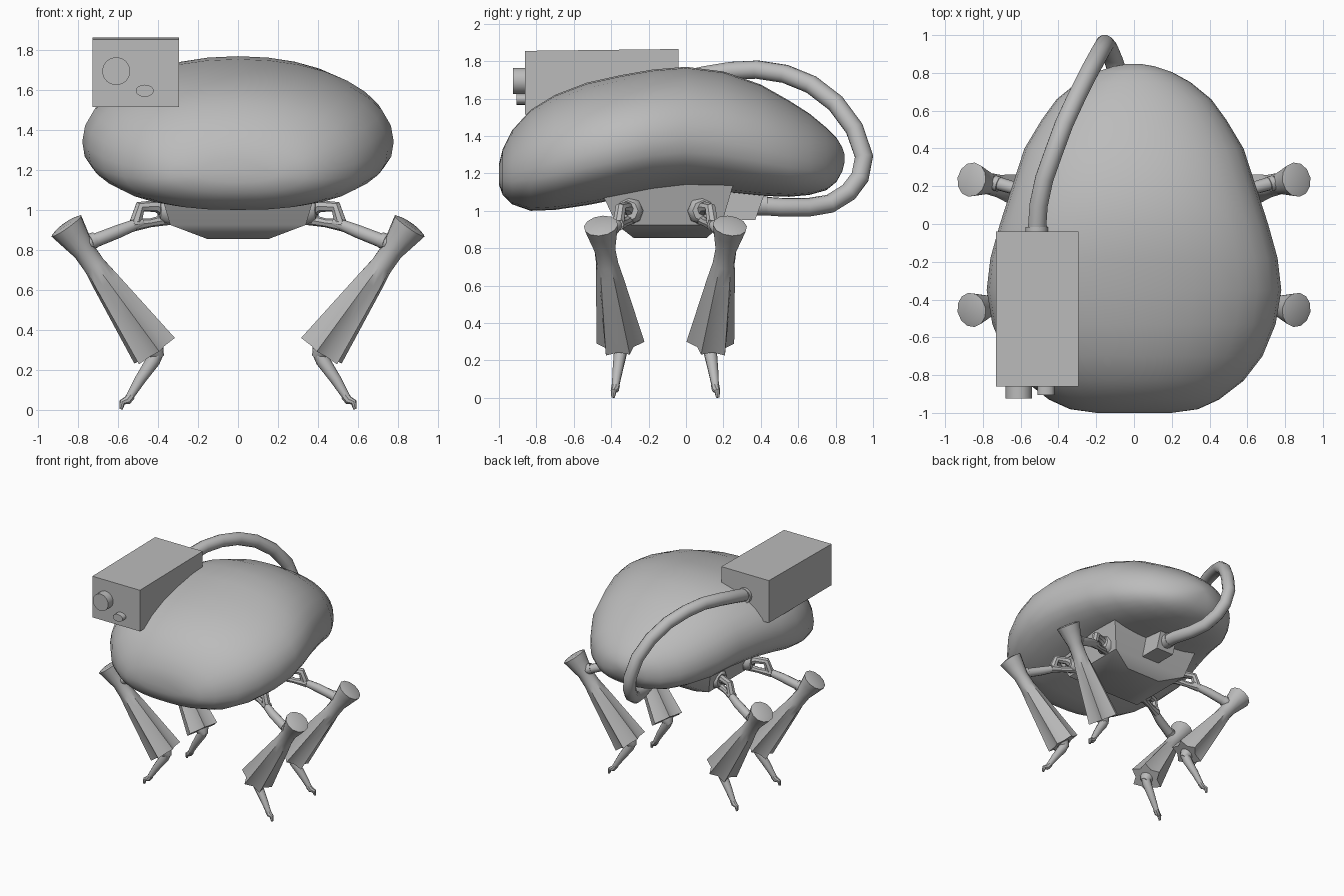
import bpy, bmesh, math
from mathutils import Vector

cube = bpy.data.objects.get("Cube")
if cube:
    bpy.data.objects.remove(cube, do_unlink=True)

grey = bpy.data.materials.new("plain_grey")
grey.use_nodes = True
COLOUR = (0.5, 0.5, 0.5, 1)
grey.diffuse_color = COLOUR
grey.node_tree.nodes["Principled BSDF"].inputs["Base Color"].default_value = COLOUR


def loft(name, rings, angle=40):
    """Skin a list of equal point rings, close both ends."""
    bm = bmesh.new()
    loops = [[bm.verts.new(p) for p in ring] for ring in rings]
    count = len(loops[0])
    for a, b in zip(loops, loops[1:]):
        for i in range(count):
            j = (i + 1) % count
            bm.faces.new((a[i], a[j], b[j], b[i]))
    bm.faces.new(loops[0])
    bm.faces.new(loops[-1])
    bmesh.ops.recalc_face_normals(bm, faces=bm.faces)
    mesh = bpy.data.meshes.new(name)
    bm.to_mesh(mesh)
    bm.free()
    mesh.materials.append(grey)
    obj = bpy.data.objects.new(name, mesh)
    bpy.context.collection.objects.link(obj)
    bpy.ops.object.select_all(action="DESELECT")
    obj.select_set(True)
    bpy.context.view_layer.objects.active = obj
    bpy.ops.object.shade_smooth_by_angle(angle=math.radians(angle))


def tube_rings(points, radii, sides=12, flutes=None):
    """Rings along a path; flutes pull in every other point for pleats."""
    pts = [Vector(p) for p in points]
    if not isinstance(radii, (list, tuple)):
        radii = [radii] * len(pts)
    flutes = flutes or [0] * len(pts)
    old = (pts[1] - pts[0]).normalized()
    side = old.orthogonal().normalized()
    rings = []
    for k, p in enumerate(pts):
        before, after = pts[max(k - 1, 0)], pts[min(k + 1, len(pts) - 1)]
        d = ((p - before).normalized() + (after - p).normalized()).normalized()
        side = old.rotation_difference(d) @ side
        old = d
        up = d.cross(side)
        ring = []
        for i in range(sides):
            a = math.tau * i / sides
            r = radii[k] * (1 - flutes[k] * (i % 2))
            ring.append(p + side * (r * math.cos(a)) + up * (r * math.sin(a)))
        rings.append(ring)
    return rings


def rect(x0, x1, y0, y1, z):
    return [(x0, y0, z), (x1, y0, z), (x1, y1, z), (x0, y1, z)]


def soft(value, power):
    return math.copysign(abs(value) ** power, value)


# Bean shaped body, flatter below than above: y, half width, underside, top
sections = [
    (-1.0, .2, 1.14, 1.25), (-.98, .34, 1.085, 1.33), (-.93, .45, 1.035, 1.43),
    (-.83, .58, 1.0, 1.54), (-.7, .68, 1.005, 1.62), (-.53, .75, 1.03, 1.685),
    (-.35, .78, 1.065, 1.725), (-.18, .76, 1.095, 1.755), (0, .71, 1.11, 1.77),
    (.2, .645, 1.1, 1.745), (.4, .58, 1.08, 1.675), (.55, .49, 1.075, 1.59),
    (.66, .41, 1.085, 1.52), (.75, .3, 1.11, 1.445), (.805, .2, 1.155, 1.39),
    (.835, .11, 1.21, 1.34), (.848, .03, 1.26, 1.3)]
SEG = 32
rings = []
for y, w, low, top in sections:
    mid = low + .42 * (top - low)
    ring = []
    for i in range(SEG):
        a = math.tau * i / SEG
        c, s = math.cos(a), math.sin(a)
        power, height = (.95, top - mid) if s > 0 else (.8, mid - low)
        ring.append((w * soft(c, power), y, mid + height * soft(s, power)))
    rings.append(ring)
loft("body", rings, 70)

# Sensor box with lenses on the front
loft("sensor_box", [rect(-.73, -.295, -.86, -.04, 1.515),
                    [(x, y, 1.855 if y < -.5 else 1.865)
                     for x, y, z in rect(-.73, -.295, -.86, -.04, 0)]])
loft("large_lens", tube_rings([(-.61, -.84, 1.695), (-.61, -.925, 1.695)], .07, 20))
lens = tube_rings([(-.467, -.84, 0), (-.467, -.905, 0)], .045, 16)
loft("small_lens", [[(p.x, p.y, 1.597 + p.z * .67) for p in ring] for ring in lens])

# Hose from the box over the back to the underside
loft("hose_collar", tube_rings([(-.515, -.06, 1.69), (-.515, -.015, 1.69)], .06, 16))
hose = [(-.515, -.05, 1.69), (-.505, .1, 1.725), (-.475, .24, 1.748), (-.425, .38, 1.755),
        (-.37, .53, 1.732), (-.305, .67, 1.675), (-.24, .8, 1.575), (-.185, .9, 1.44),
        (-.155, .952, 1.29), (-.135, .93, 1.18), (-.11, .87, 1.1), (-.075, .77, 1.038),
        (-.04, .65, 1.018), (0, .5, 1.02), (0, .36, 1.03)]
loft("hose", tube_rings(hose, .05))

# Chassis under the body, with the hose socket behind it
loft("chassis", [rect(-.155, .155, -.28, .11, .855), rect(-.34, .34, -.37, .19, .925),
                 rect(-.42, .42, -.5, .27, 1.2)])
loft("hose_socket", [rect(-.08, .08, .1, .37, .95), rect(-.08, .08, .1, .43, 1.12)])
loft("socket_ring", tube_rings([(0, .37, 1.03), (0, .435, 1.03)], .056))

# One leg, y measured outwards from the middle of the chassis
knee, hem = Vector((.86, .345, .92)), Vector((.418, .24, .295))


def along(t):
    return knee.lerp(hem, t)


leg_parts = {
    "hip_hub": tube_rings([(.28, .18, 1.0), (.37, .195, 1.0), (.395, .2, 1.0)],
                          [.075, .075, .055], 8),
    "hip_bracket": tube_rings([(.35, .19, .99), (.41, .21, 1.02), (.49, .24, 1.015),
                               (.512, .25, .94)], [.04, .03, .03, .032], 8),
    "hip_link": tube_rings([(.34, .185, .955), (.44, .22, .935), (.53, .255, .925)],
                           [.03, .022, .035], 8),
    "upper_arm": tube_rings([(.48, .24, .94), (.6, .29, .892), (.72, .325, .845),
                             (.78, .335, .825)], [.026, .034, .036, .036], 10),
    "elbow_ring": tube_rings([(.715, .32, .85), (.74, .328, .84)], .041, 10),
    "pleated_leg": tube_rings([along(t) for t in (-.012, 0, .07, .2, .32, .45, .7, 1)],
                              [.06, .092, .08, .057, .06, .075, .1, .13], 12,
                              [0, 0, 0, 0, .06, .15, .24, .32]),
    "ankle": tube_rings([along(.92), along(1), along(1.06)], [.06, .052, .025], 10),
    "shin": tube_rings([(.405, .237, .29), (.425, .24, .245), (.49, .255, .15),
                        (.548, .268, .055)], [.035, .036, .028, .019], 10),
    "claw": tube_rings([(.535, .265, .07), (.555, .27, .045), (.58, .277, .036),
                        (.586, .28, .002)], [.022, .022, .016, .009], 8),
}

for side_name, sx in (("left", 1), ("right", -1)):
    for end_name, sy in (("front", -1), ("back", 1)):
        for part, part_rings in leg_parts.items():
            placed = [[(sx * p.x, sy * p.y - .11, max(p.z, 0)) for p in ring]
                      for ring in part_rings]
            loft(f"{end_name}_{side_name}_{part}", placed)
